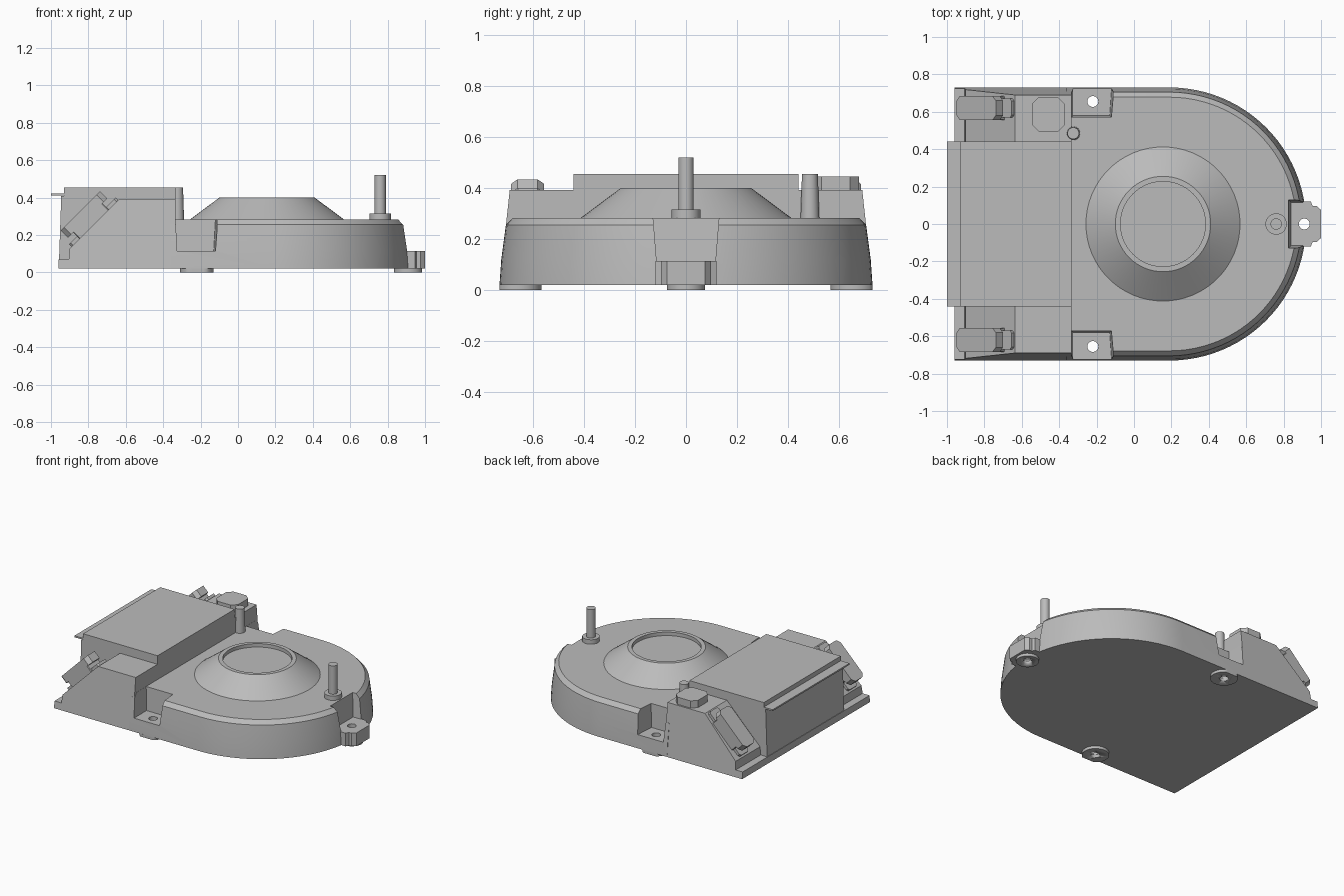
import bpy, bmesh, math
from mathutils import Matrix, Vector

if "Cube" in bpy.data.objects:
    bpy.data.objects.remove(bpy.data.objects["Cube"])

grey = bpy.data.materials.new("light_grey")
grey.diffuse_color = (0.50, 0.50, 0.50, 1)
grey.use_nodes = True
grey.node_tree.nodes["Principled BSDF"].inputs["Base Color"].default_value = grey.diffuse_color


def loft(name, rings, smooth=False, matrix=None):
    """Closed solid skinned through rings with equal point counts."""
    bm = bmesh.new()
    loops = [[bm.verts.new(p) for p in ring] for ring in rings]
    n = len(loops[0])
    for a, b in zip(loops, loops[1:]):
        for i in range(n):
            j = (i + 1) % n
            bm.faces.new((a[i], a[j], b[j], b[i]))
    bm.faces.new(loops[0][::-1])
    bm.faces.new(loops[-1])
    if matrix:
        bm.transform(matrix)
    bmesh.ops.recalc_face_normals(bm, faces=bm.faces)
    mesh = bpy.data.meshes.new(name)
    bm.to_mesh(mesh)
    bm.free()
    mesh.materials.append(grey)
    ob = bpy.data.objects.new(name, mesh)
    bpy.context.collection.objects.link(ob)
    if smooth:
        smooth_edges(ob)
    return ob


def smooth_edges(ob):
    bpy.ops.object.select_all(action='DESELECT')
    ob.select_set(True)
    bpy.context.view_layer.objects.active = ob
    bpy.ops.object.shade_smooth_by_angle(angle=math.radians(25))


def level(points, z):
    return [(x, y, z) for x, y in points]


def turned(name, x, y, profile, n=32):
    """Round part from (radius, z) pairs."""
    ang = [2 * math.pi * i / n for i in range(n)]
    return loft(name, [[(x + r * math.cos(a), y + r * math.sin(a), z) for a in ang]
                       for r, z in profile], smooth=True)


def octagon(x0, x1, y0, y1, c):
    return [(x0 + c, y0), (x1 - c, y0), (x1, y0 + c), (x1, y1 - c),
            (x1 - c, y1), (x0 + c, y1), (x0, y1 - c), (x0, y0 + c)]


def cut(ob, cutters):
    for c in cutters:
        m = ob.modifiers.new("cut", 'BOOLEAN')
        m.operation, m.solver, m.object = 'DIFFERENCE', 'EXACT', c
        bpy.context.view_layer.objects.active = ob
        bpy.ops.object.modifier_apply(modifier=m.name)


# Rounded main body with a tapered wall and chamfered rim
def d_ring(r, z):
    arc = [math.pi * (i / 48 - 0.5) for i in range(49)]
    pts = [(-0.36, -r)] + [(0.19 + r * math.cos(a), r * math.sin(a)) for a in arc] + [(-0.36, r)]
    return level(pts, z)


body = loft("main_body", [d_ring(0.73, 0.02), d_ring(0.723, 0.12), d_ring(0.705, 0.255),
                          d_ring(0.678, 0.283)])

# Recesses over the three mounting ears, and the screw holes
cutters = []
for s in (-1, 1):
    low = [(-0.325, 0.58), (-0.13, 0.58), (-0.115, 0.8), (-0.325, 0.8)]
    high = [(-0.335, 0.57), (-0.12, 0.57), (-0.10, 0.8), (-0.335, 0.8)]
    cutters.append(loft("side_recess_cutter", [level([(x, s * y) for x, y in low], 0.115),
                                               level([(x, s * y) for x, y in high], 0.30)]))
cutters.append(loft("end_recess_cutter", [
    level([(0.84, -0.115), (1.1, -0.115), (1.1, 0.115), (0.84, 0.115)], 0.115),
    level([(0.825, -0.13), (1.1, -0.13), (1.1, 0.13), (0.825, 0.13)], 0.30)]))
ears = [(-0.22, 0.655, 0.09), (-0.22, -0.655, 0.09), (0.91, 0, 0.075)]
holes = [turned("hole_cutter", x, y, [(0.029, -0.1), (0.029, 0.2)]) for x, y, r in ears]

# End ear, joined to the body before drilling
half = [(0.80, 0.12), (0.945, 0.12), (0.955, 0.097), (0.975, 0.097), (1.0, 0.075)]
ear = loft("end_ear", [level([(x, -y) for x, y in half] + half[::-1], z) for z in (0.02, 0.115)])
cut(body, cutters)
m = body.modifiers.new("join", 'BOOLEAN')
m.operation, m.solver, m.object = 'UNION', 'EXACT', ear
bpy.context.view_layer.objects.active = body
bpy.ops.object.modifier_apply(modifier=m.name)
cut(body, holes)
smooth_edges(body)

# Foot washers under the ears
for x, y, r in ears:
    foot = turned("foot", x, y, [(r, 0), (r, 0.021)])
    for v in foot.data.vertices:
        v.co.y = max(-0.73, min(0.73, v.co.y))
    cut(foot, holes)
for c in cutters + holes + [ear]:
    bpy.data.objects.remove(c)

# Sloped rear housing, leaning inward towards the top
side = [(-0.96, 0.02), (-0.335, 0.02), (-0.335, 0.393), (-0.635, 0.393),
        (-0.90, 0.128), (-0.905, 0.07), (-0.96, 0.07)]
loft("rear_housing", [[(x, s * (0.73 - 0.108 * (z - 0.02)), z) for x, z in side] for s in (-1, 1)])

# Tall centre box with its overhanging rear lip
box = [(-0.957, 0.06), (-0.335, 0.06), (-0.335, 0.455), (-0.93, 0.455), (-0.93, 0.41), (-0.945, 0.41)]
loft("centre_box", [[(x, s * 0.44, z) for x, z in box] for s in (-1, 1)])
lip = [(-1.0, 0.411), (-0.92, 0.411), (-0.92, 0.422), (-1.0, 0.422)]
loft("rear_lip", [[(x, s * 0.44, z) for x, z in lip] for s in (-1, 1)])

# Connectors on the two slopes: u runs up the slope, v points away from it
k = math.sqrt(0.5)
for s in (-1, 1):
    frame = Matrix(((k, 0, -k, -0.9), (0, 1, 0, s * 0.62), (k, 0, k, 0.13), (0, 0, 0, 1)))
    for name, u0, u1, w, v0, v1, c in (
            ("connector_flange", 0.012, 0.365, 0.05, -0.01, 0.018, 0.012),
            ("connector_body", 0.072, 0.293, 0.064, -0.01, 0.10, 0.004),
            ("connector_cap", 0.032, 0.329, 0.064, 0.046, 0.101, 0.025)):
        out = octagon(u0, u1, -w, w, c)
        loft(name, [level(out, v0), level(out, v1)], matrix=frame)

# Raised pad on one shoulder
loft("shoulder_pad", [level(octagon(-0.545, -0.37, 0.495, 0.677, 0.035), z) for z in (0.38, 0.445)])

# Cone with a shallow round recess
turned("centre_cone", 0.155, 0, [(0.412, 0.275), (0.412, 0.283), (0.255, 0.40),
                                 (0.227, 0.40), (0.227, 0.375)], 64)

# Pins
turned("end_pin", 0.76, 0, [(0.057, 0.275), (0.057, 0.315), (0.03, 0.315), (0.03, 0.52)])
turned("corner_pin", -0.325, 0.485, [(0.037, 0.27), (0.031, 0.455)])
